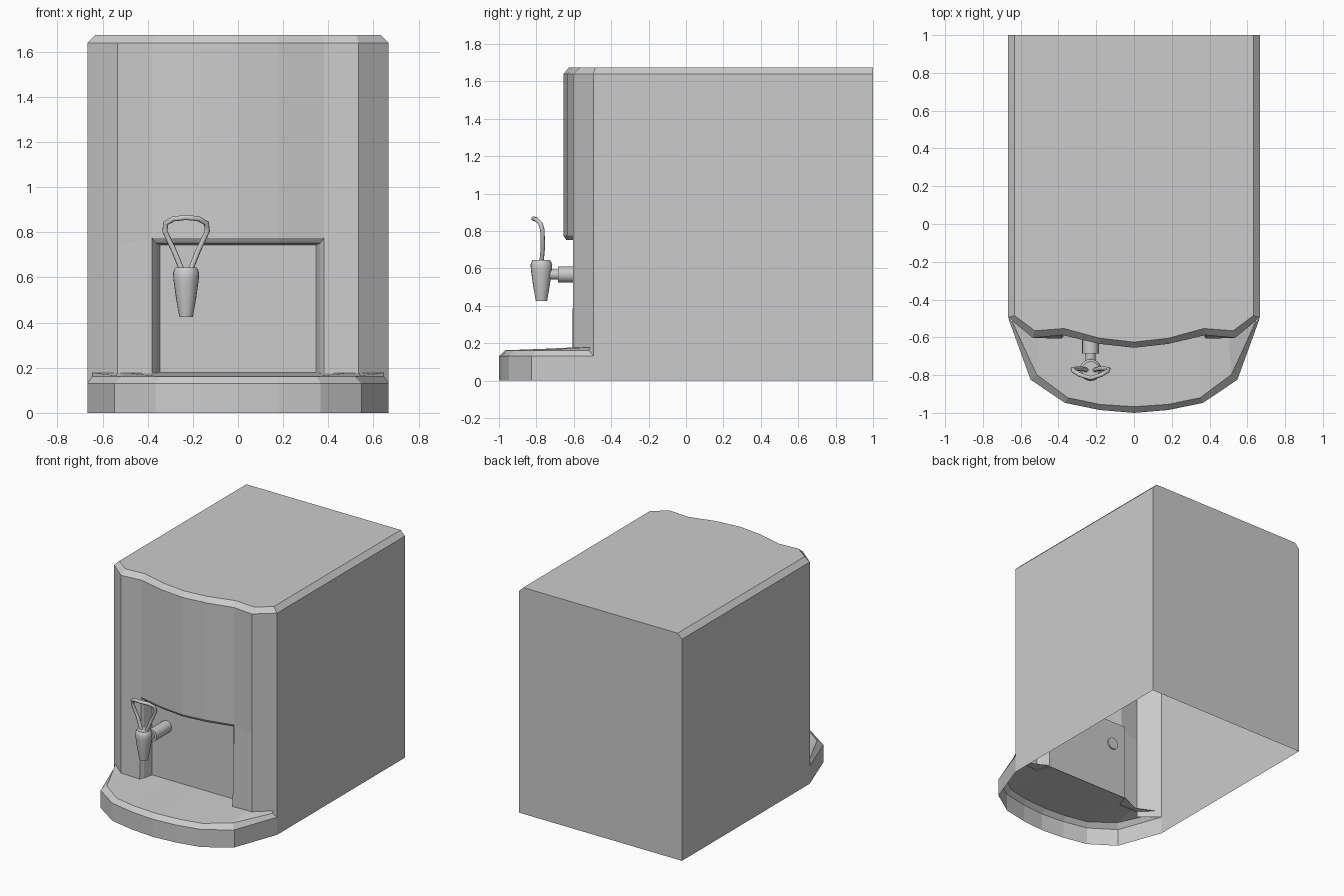
import bpy, bmesh, math
from mathutils import Matrix, Vector

cube = bpy.data.objects.get("Cube")
if cube:
    bpy.data.objects.remove(cube, do_unlink=True)

grey = bpy.data.materials.new("light_grey")
grey.use_nodes = True
grey.diffuse_color = (0.6, 0.6, 0.6, 1)
grey.node_tree.nodes["Principled BSDF"].inputs["Base Color"].default_value = grey.diffuse_color


def at(points, z):
    """Lift plan points to a height."""
    return [(x, y, z) for x, y in points]


def loft(bm, *rows, closed=False):
    """Join successive rows of points with quads."""
    rings = [[bm.verts.new(p) for p in row] for row in rows]
    for upper, lower in zip(rings, rings[1:]):
        count = len(upper)
        for i in range(count if closed else count - 1):
            j = (i + 1) % count
            bm.faces.new((upper[i], upper[j], lower[j], lower[i]))
    return rings


def polygon(bm, points):
    return bm.faces.new([bm.verts.new(p) for p in points])


def finish(bm, name, mirror=False, smooth=False):
    """Turn a bmesh into a named, coloured object."""
    bmesh.ops.remove_doubles(bm, verts=bm.verts, dist=0.0005)
    mesh = bpy.data.meshes.new(name)
    bm.to_mesh(mesh)
    bm.free()
    mesh.materials.append(grey)
    obj = bpy.data.objects.new(name, mesh)
    bpy.context.collection.objects.link(obj)
    if mirror:
        mod = obj.modifiers.new("mirror", 'MIRROR')
        mod.use_clip = True
    if smooth:
        bpy.ops.object.select_all(action='DESELECT')
        obj.select_set(True)
        bpy.context.view_layer.objects.active = obj
        bpy.ops.object.shade_smooth_by_angle(angle=math.radians(35))
    return obj


# Half plans of the cabinet, from the back corner round to the front centre
TOP, SHOULDER, SILL = 1.675, 1.64, 0.17
back_corner, side_corner, front_corner = (0.667, 1), (0.667, -0.495), (0.535, -0.603)
bulge = [(0.38, -0.588), (0.18, -0.635), (0, -0.655)]
plan = [back_corner, side_corner, front_corner] + bulge
lid = [(0.632, 1), (0.632, -0.485), (0.525, -0.565), (0.37, -0.553), (0.18, -0.605), (0, -0.625)]

# Cabinet shell, open underneath
bm = bmesh.new()
polygon(bm, reversed(at(lid + [(0, 1)], TOP)))
loft(bm, at(lid, TOP), at(plan, SHOULDER))
loft(bm, at(plan[:2], SHOULDER), at(plan[:2], 0))
loft(bm, at(plan[1:3], SHOULDER), at(plan[1:3], 0.13))
polygon(bm, [(0, 1, 0), (0, 1, TOP), (lid[0][0], 1, TOP), (*back_corner, SHOULDER), (*back_corner, 0)])

# Bulged upper front and the frame beside the recess
LINTEL, SOFFIT = 0.775, 0.745
brow = at([front_corner], SOFFIT) + at(bulge, LINTEL)
loft(bm, at(plan[2:], SHOULDER), brow)
loft(bm, brow[:2], at([front_corner, (0.38, -0.607)], SILL))
finish(bm, "cabinet_shell", mirror=True)

# Dispensing recess: bevelled soffit, slanted jambs, back panel
bm = bmesh.new()
inner = [(0.345, -0.51), (0.18, -0.51), (0, -0.51)]
lip = [(0.365, -0.575), (0.18, -0.62), (0, -0.64)]
loft(bm, at(bulge, LINTEL), at(lip, 0.752), at(inner, SOFFIT))
loft(bm, [(*bulge[0], LINTEL), (*lip[0], 0.752), (*inner[0], SOFFIT)],
     at([(0.38, -0.607), lip[0], inner[0]], SILL))
loft(bm, at(inner, SOFFIT), at(inner, SILL))
finish(bm, "dispensing_recess", mirror=True)

# Drip tray with a bevelled rim, open underneath
bm = bmesh.new()
rim = [side_corner, (0.547, -0.825), (0.365, -0.947), (0.18, -0.985), (0, -1)]
deck = [(0.645, -0.52), (0.515, -0.797), (0.35, -0.92), (0.18, -0.955), (0, -0.967)]
rear = [(0.645, -0.513), (0.5, -0.58)] + inner
loft(bm, at(rear, 0.178), at(deck, 0.162), at(rim, 0.13), at(rim, 0))
finish(bm, "drip_tray", mirror=True)

# Tap
TAP = Vector((-0.23, -0.773, 0))


def lathe(name, profile, matrix, sides=20):
    """Turn a (radius, height) profile, listed from the top down."""
    bm = bmesh.new()
    turns = [math.tau * i / sides for i in range(sides)]
    rings = loft(bm, *[[(r * math.cos(t), r * math.sin(t), h) for t in turns]
                       for r, h in profile], closed=True)
    bm.faces.new(rings[0])
    bm.faces.new(rings[-1])
    bmesh.ops.recalc_face_normals(bm, faces=bm.faces)
    bm.transform(matrix)
    return finish(bm, name, smooth=True)


lathe("tap_nozzle", [(0.045, 0.645), (0.05, 0.64), (0.058, 0.62), (0.056, 0.59),
                     (0.045, 0.51), (0.03, 0.425)], Matrix.Translation(TAP))
forward = Matrix.Rotation(math.pi / 2, 4, 'X')
pipe_place = Matrix.Translation((TAP.x, 0, 0.567)) @ forward
lathe("tap_pipe", [(0.027, 0.75), (0.027, 0.68)], pipe_place)
lathe("tap_collar", [(0.044, 0.685), (0.044, 0.5)], pipe_place)

# Looped lever handle, curling forward at the top
half = [(0.018, 0, 0.63), (0.052, 0.008, 0.715), (0.094, 0.005, 0.805), (0.09, -0.005, 0.84),
        (0.055, -0.026, 0.86), (0, -0.043, 0.866)]
path = half + [(-x, y, z) for x, y, z in reversed(half[:-1])]
curve = bpy.data.curves.new("tap_handle", 'CURVE')
curve.dimensions = '3D'
curve.bevel_depth = 0.012
curve.bevel_resolution = 2
curve.use_fill_caps = True
spline = curve.splines.new('POLY')
spline.points.add(len(path) - 1)
for point, co in zip(spline.points, path):
    point.co = (*(TAP + Vector(co)), 1)
curve.materials.append(grey)
bpy.context.collection.objects.link(bpy.data.objects.new("tap_handle", curve))
